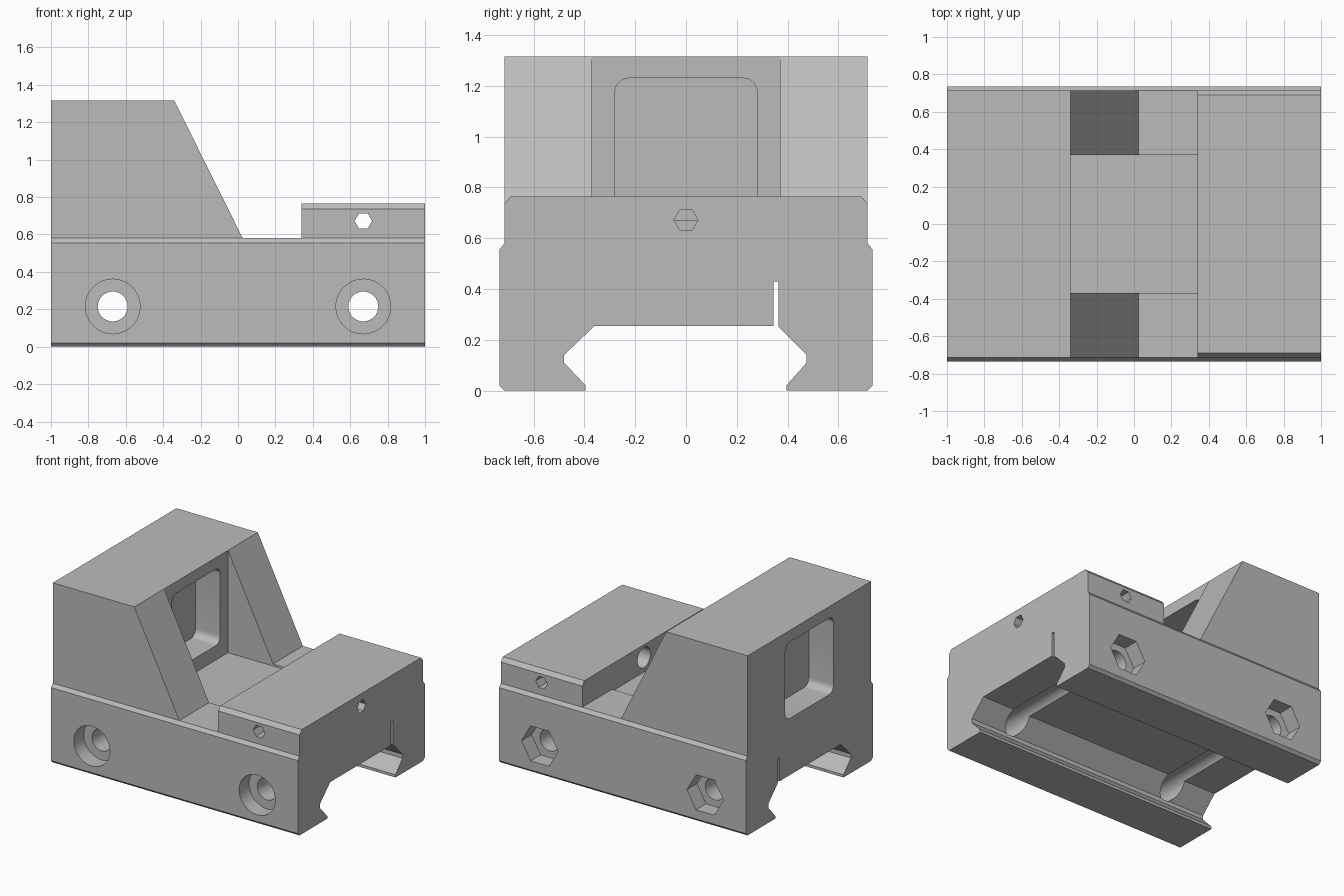
import bpy, bmesh, math
from mathutils import Vector

cube = bpy.data.objects.get("Cube")
if cube:
    bpy.data.objects.remove(cube, do_unlink=True)

grey = bpy.data.materials.new("plain_grey")
grey.use_nodes = True
COLOUR = (0.5, 0.5, 0.5, 1)
grey.diffuse_color = COLOUR
grey.node_tree.nodes["Principled BSDF"].inputs["Base Color"].default_value = COLOUR


def prism(name, points, axis, start, end):
    """Extrude a profile along x (points are y, z) or along y (points are x, z)."""
    place = (lambda p, d: (d, p[0], p[1])) if axis == "x" else (lambda p, d: (p[0], d, p[1]))
    bm = bmesh.new()
    face = bm.faces.new([bm.verts.new(place(p, start)) for p in points])
    extruded = bmesh.ops.extrude_face_region(bm, geom=[face])
    verts = [g for g in extruded["geom"] if isinstance(g, bmesh.types.BMVert)]
    shift = Vector(place((0, 0), end - start))
    bmesh.ops.translate(bm, verts=verts, vec=shift)
    bmesh.ops.recalc_face_normals(bm, faces=bm.faces)
    mesh = bpy.data.meshes.new(name)
    bm.to_mesh(mesh)
    bm.free()
    mesh.materials.append(grey)
    obj = bpy.data.objects.new(name, mesh)
    bpy.context.collection.objects.link(obj)
    return obj


def ring(u, v, radius, sides):
    return [(u + radius * math.cos(math.tau * i / sides),
             v + radius * math.sin(math.tau * i / sides)) for i in range(sides)]


def rectangle(u0, u1, v0, v1):
    return [(u0, v0), (u1, v0), (u1, v1), (u0, v1)]


def rounded(u0, u1, v0, v1, r, steps=8):
    points = []
    corners = [(u1 - r, v1 - r), (u0 + r, v1 - r), (u0 + r, v0 + r), (u1 - r, v0 + r)]
    for quarter, (u, v) in enumerate(corners):
        for i in range(steps + 1):
            a = math.pi / 2 * (quarter + i / steps)
            points.append((u + r * math.cos(a), v + r * math.sin(a)))
    return points


def carve(obj, cutters):
    for cutter in cutters:
        cutter.hide_render = True
        mod = obj.modifiers.new("cut", "BOOLEAN")
        mod.operation = "DIFFERENCE"
        mod.solver = "EXACT"
        mod.object = cutter
    bpy.context.view_layer.update()
    graph = bpy.context.evaluated_depsgraph_get()
    mesh = bpy.data.meshes.new_from_object(obj.evaluated_get(graph))
    obj.modifiers.clear()
    obj.data = mesh
    mesh.materials.clear()
    mesh.materials.append(grey)


# Housing: cross-section with one fixed rail jaw, swept along its length
LEDGE, BLOCK, TOP, SIDE = 0.58, 0.765, 1.315, 0.715
housing = prism("housing", [
    (-0.735, 0.02), (-SIDE, 0), (-0.395, 0), (-0.395, 0.02), (-0.48, 0.11),
    (-0.48, 0.14), (-0.36, 0.255), (0.345, 0.255), (0.345, 0.43), (0.735, 0.43),
    (0.735, 0.555), (SIDE, LEDGE), (SIDE, TOP), (-SIDE, TOP), (-SIDE, LEDGE),
    (-0.735, 0.555)], "x", -1, 1)

# Movable clamp jaw
clamp = prism("clamp_jaw", [
    (0.365, 0.43), (0.735, 0.43), (0.735, 0.02), (SIDE, 0), (0.395, 0),
    (0.395, 0.02), (0.475, 0.11), (0.475, 0.14), (0.365, 0.25)], "x", -1, 1)

# Silhouette behind the sloping hood, and the recess between its side walls
cutters = [
    prism("slope_cut", [(-0.432, 1.5), (-0.34, TOP), (0.025, LEDGE), (0.34, LEDGE),
                        (0.34, BLOCK), (1.2, BLOCK), (1.2, 1.5)], "y", -1, 1),
    prism("recess_cut", rectangle(-0.34, 0.34, 0.565, 1.6), "y", -0.37, 0.37),
]

# Bevelled top edges of the low block
for s in (-1, 1):
    cutters.append(prism("bevel_cut", [(s * 0.68, 0.777), (s * 0.725, 0.723),
                                       (s * 0.8, 0.8)], "x", 0.34, 1.2))

# Window pockets on both faces of the hood
window = rounded(-0.28, 0.28, 0.67, 1.23, 0.055)
cutters.append(prism("rear_window_cut", window, "x", -1.2, -0.8))
cutters.append(prism("front_window_cut", window, "x", -0.54, -0.3))

# Emitter bore with hexagonal adjuster holes from three sides
cutters.append(prism("emitter_cut", ring(0, 0.672, 0.075, 32), "x", 0.3, 0.72))
cutters.append(prism("end_adjuster_cut", ring(0, 0.672, 0.047, 6), "x", 0.7, 1.2))
cutters.append(prism("side_adjuster_cut", ring(0.67, 0.672, 0.047, 6), "y", -1, 1))

# Cross bolts: round counterbore in front, hexagonal nut pocket behind
bolt_cutters = []
for x in (-0.67, 0.67):
    bolt_cutters += [
        prism("bolt_cut", ring(x, 0.215, 0.08, 32), "y", -1, 1),
        prism("counterbore_cut", ring(x, 0.215, 0.146, 48), "y", -1, -0.62),
        prism("nut_cut", ring(x, 0.215, 0.148, 6), "y", 0.62, 1),
    ]

carve(housing, cutters + bolt_cutters)
carve(clamp, bolt_cutters)
for cutter in cutters + bolt_cutters:
    bpy.data.objects.remove(cutter, do_unlink=True)

# Smooth bores, crisp edges
for obj in (housing, clamp):
    bpy.ops.object.select_all(action="DESELECT")
    obj.select_set(True)
    bpy.context.view_layer.objects.active = obj
    bpy.ops.object.shade_smooth_by_angle(angle=math.radians(25))
